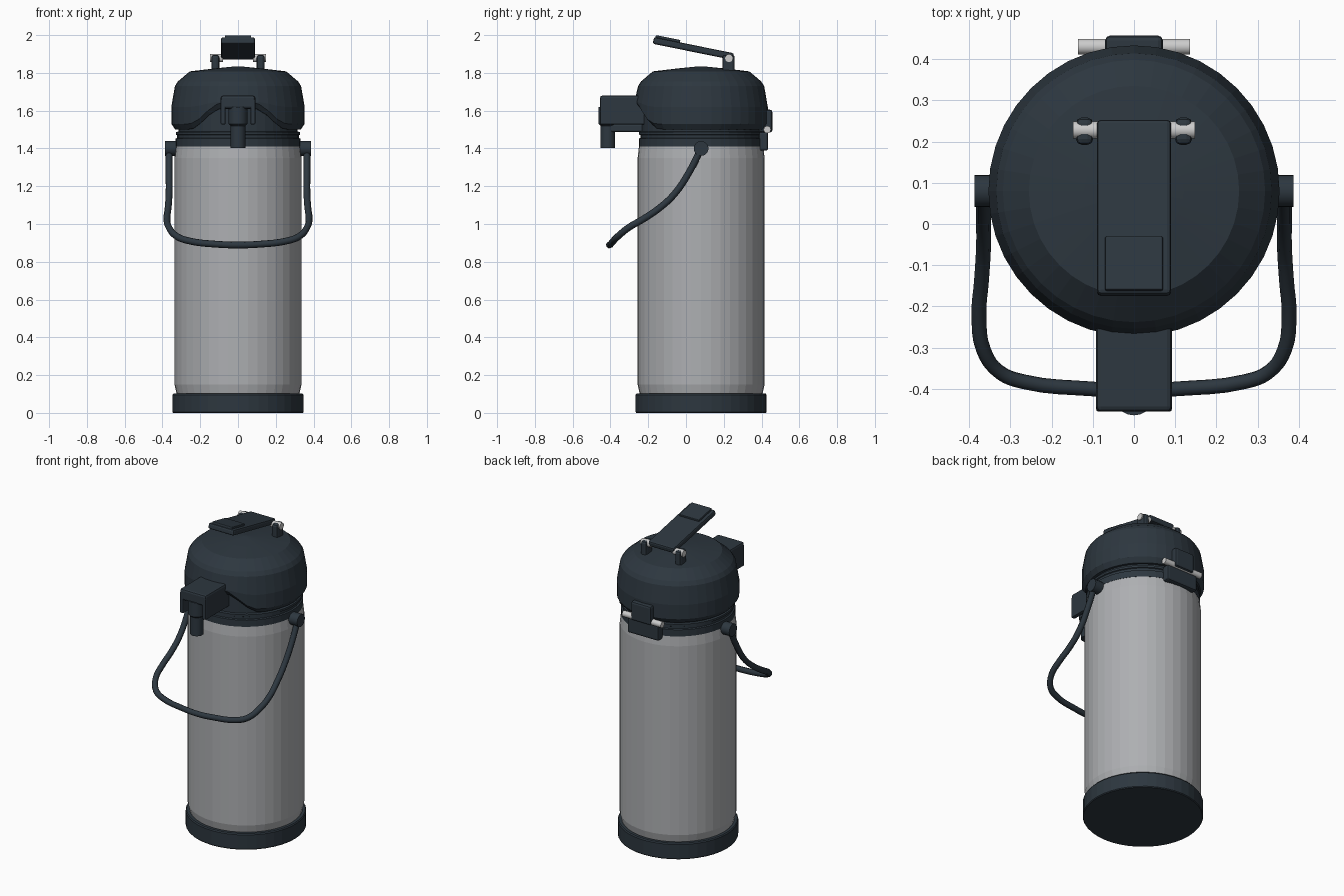
import bpy, bmesh, math
from mathutils import Vector, Matrix

if "Cube" in bpy.data.objects:
    bpy.data.objects.remove(bpy.data.objects["Cube"])

CY = 0.08   # axis of the flask in y


def mat(name, c):
    m = bpy.data.materials.new(name)
    m.diffuse_color = (*c, 1)
    m.use_nodes = True
    m.node_tree.nodes["Principled BSDF"].inputs["Base Color"].default_value = m.diffuse_color
    return m


DARK = mat("dark_plastic", (0.026, 0.038, 0.050))
STEEL = mat("brushed_steel", (0.42, 0.43, 0.445))
PIN = mat("pale_metal", (0.60, 0.60, 0.60))


def finish(name, bm, m, smooth=False):
    bmesh.ops.recalc_face_normals(bm, faces=bm.faces)
    me = bpy.data.meshes.new(name)
    bm.to_mesh(me)
    bm.free()
    me.materials.append(m)
    ob = bpy.data.objects.new(name, me)
    bpy.context.collection.objects.link(ob)
    if smooth:
        bpy.ops.object.select_all(action='DESELECT')
        ob.select_set(True)
        bpy.context.view_layer.objects.active = ob
        bpy.ops.object.shade_smooth_by_angle(angle=math.radians(35))
    return ob


def lathe(name, profile, m, cy=CY, n=40, shape=None, smooth=False):
    """Revolve (radius, z) points about a vertical axis and cap the ends."""
    bm = bmesh.new()
    rings = []
    for r, z in profile:
        rings.append([bm.verts.new((r * math.sin(2 * math.pi * i / n),
                                    cy - r * math.cos(2 * math.pi * i / n), z))
                      for i in range(n)])
    for a, b in zip(rings, rings[1:]):
        for i in range(n):
            j = (i + 1) % n
            bm.faces.new((a[i], a[j], b[j], b[i]))
    bm.faces.new(rings[0])
    bm.faces.new(rings[-1])
    if shape:
        for v in bm.verts:
            shape(v)
    return finish(name, bm, m, smooth)


def box(name, lo, hi, m, bevel=0.008, tilt=0):
    """Bevelled box between two corners, optionally tilted about x."""
    lo, hi = Vector(lo), Vector(hi)
    bm = bmesh.new()
    bmesh.ops.create_cube(bm, size=1)
    bmesh.ops.scale(bm, vec=hi - lo, verts=bm.verts)
    if bevel:
        bmesh.ops.bevel(bm, geom=bm.edges[:], offset=bevel, segments=2,
                        profile=0.5, affect='EDGES')
    bm.transform(Matrix.Translation((lo + hi) / 2) @ Matrix.Rotation(tilt, 4, 'X'))
    return finish(name, bm, m)


def rod_x(name, x0, x1, y, z, r, m):
    """Cylinder lying along x."""
    bm = bmesh.new()
    bmesh.ops.create_cone(bm, cap_ends=True, segments=20, radius1=r, radius2=r,
                          depth=abs(x1 - x0))
    bm.transform(Matrix.Translation(((x0 + x1) / 2, y, z))
                 @ Matrix.Rotation(math.pi / 2, 4, 'Y'))
    return finish(name, bm, m, True)


# Flask: base, steel body, collar
lathe("base", [(0.343, 0), (0.347, 0.005), (0.347, 0.095), (0.342, 0.102),
               (0.32, 0.102)], DARK)
lathe("steel_body", [(0.315, 0.09), (0.326, 0.105), (0.336, 0.15), (0.336, 1.35),
                     (0.329, 1.412), (0.31, 1.415)], STEEL)
lathe("collar", [(0.32, 1.405), (0.33, 1.41), (0.33, 1.452), (0.322, 1.456),
                 (0.322, 1.47), (0.328, 1.473), (0.328, 1.486), (0.316, 1.49),
                 (0.316, 1.62)], DARK)


# Head: domed lid whose lower rim arches up around the spout
def arch(v):
    if v.co.y < CY and v.co.z < 1.66:
        t = min(1, max(0, (0.26 - abs(v.co.x)) / 0.17))
        h = 0.11 * t * t * (3 - 2 * t)
        v.co.z += h * (0.25 if v.co.z > 1.6 else 1)


lathe("head", [(0.30, 1.50), (0.332, 1.50), (0.353, 1.53), (0.353, 1.62),
               (0.334, 1.73), (0.318, 1.755), (0.255, 1.808), (0.12, 1.824),
               (0.01, 1.835)], DARK, shape=arch)

# Spout: hood open below, with side walls, nozzle and feed pipe
box("spout_hood", (-0.092, -0.455, 1.61), (0.092, -0.15, 1.68), DARK, 0.012)
for s, side in ((-1, "left"), (1, "right")):
    x0, x1 = sorted((s * 0.066, s * 0.092))
    box("spout_wall_" + side, (x0, -0.455, 1.527), (x1, -0.20, 1.66), DARK, 0.006)
lathe("nozzle", [(0.034, 1.403), (0.039, 1.403), (0.039, 1.52), (0.05, 1.53),
                 (0.05, 1.62)], DARK, cy=-0.414, n=20, smooth=True)
box("feed_pipe", (-0.035, -0.42, 1.486), (0.035, -0.20, 1.53), DARK, 0.01)

# Pump lever with thumb pad, held between two posts with metal pins
TILT = -math.atan2(0.085, 0.42)
box("lever", (-0.09, -0.177, 1.911), (0.09, 0.255, 1.947), DARK, 0.01, TILT)
box("thumb_pad", (-0.07, -0.163, 1.966), (0.07, -0.03, 1.987), DARK, 0.004, TILT)
for s, side in ((-1, "left"), (1, "right")):
    x0, x1 = sorted((s * 0.099, s * 0.141))
    box("lever_post_" + side, (x0, 0.192, 1.79), (x1, 0.258, 1.896), DARK, 0.014)
    rod_x("lever_pin_" + side, s * 0.08, s * 0.148, 0.228, 1.878, 0.021, PIN)

# Rear latch
box("latch_tab", (-0.07, 0.38, 1.485), (0.07, 0.457, 1.605), DARK, 0.012)
rod_x("latch_pin", -0.136, 0.136, 0.430, 1.50, 0.019, PIN)
box("latch_plate", (-0.11, 0.385, 1.388), (0.11, 0.435, 1.488), DARK, 0.012)

# Carry handle: pivots and a mirrored bent rod
for s, side in ((-1, "left"), (1, "right")):
    rod_x("handle_pivot_" + side, s * 0.31, s * 0.387, CY, 1.40, 0.039, DARK)
half = [(0.365, 0.08, 1.40), (0.365, 0.02, 1.28), (0.365, -0.06, 1.16),
        (0.37, -0.14, 1.085), (0.376, -0.22, 1.03), (0.365, -0.305, 0.98),
        (0.325, -0.36, 0.935), (0.265, -0.383, 0.912), (0.10, -0.40, 0.892)]
pts = half + [(0, -0.406, 0.889)] + [(-x, y, z) for x, y, z in reversed(half)]
cu = bpy.data.curves.new("carry_handle", 'CURVE')
cu.dimensions = '3D'
cu.bevel_depth = 0.018
cu.bevel_resolution = 2
cu.resolution_u = 4
cu.use_fill_caps = True
sp = cu.splines.new('BEZIER')
sp.bezier_points.add(len(pts) - 1)
for bp, p in zip(sp.bezier_points, pts):
    bp.co = p
    bp.handle_left_type = bp.handle_right_type = 'AUTO'
cu.materials.append(DARK)
bpy.context.collection.objects.link(bpy.data.objects.new("carry_handle", cu))
